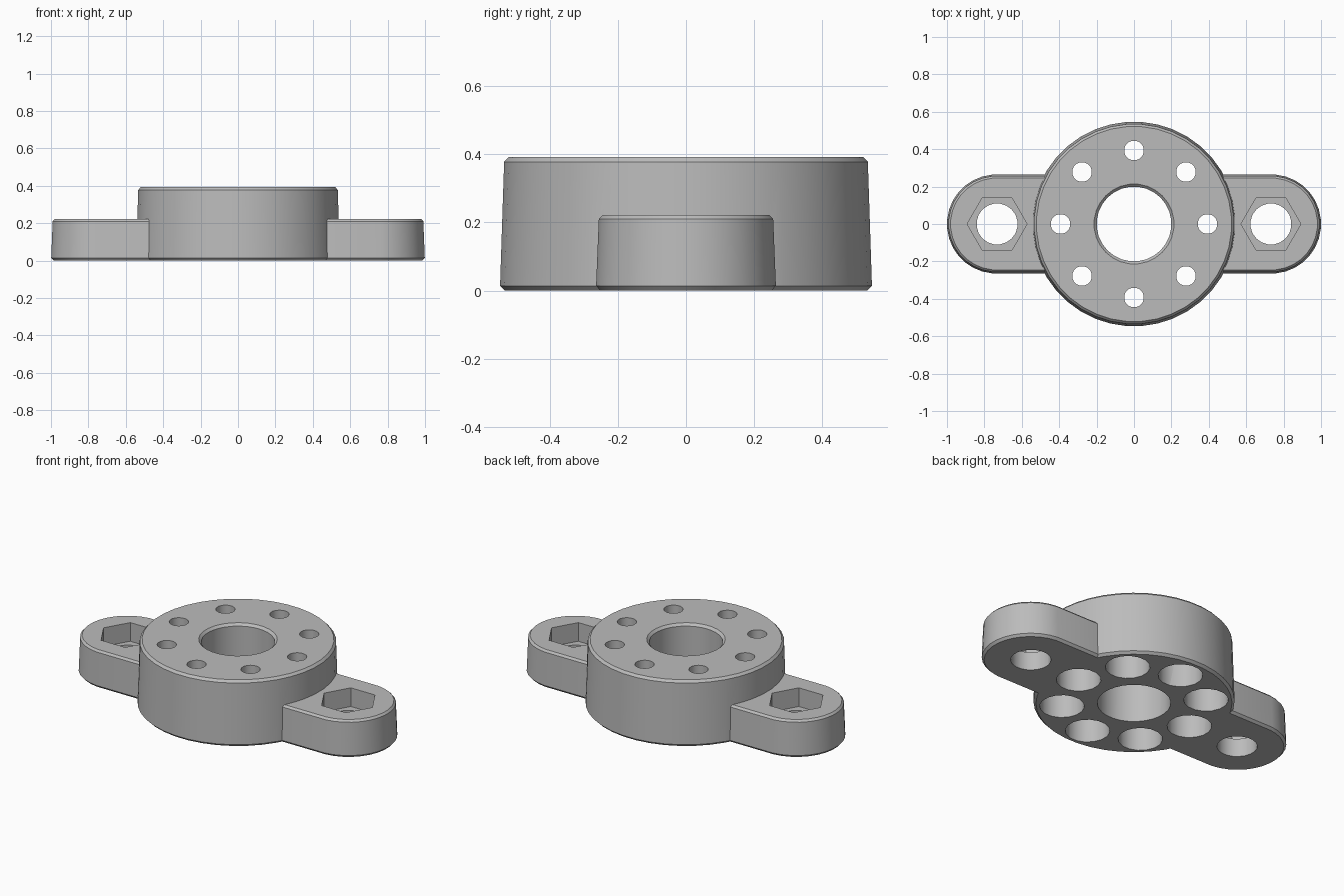
import bpy, bmesh
from math import sin, cos, pi, radians

cube = bpy.data.objects.get("Cube")
if cube:
    bpy.data.objects.remove(cube, do_unlink=True)

# Single grey finish
grey = bpy.data.materials.new("matte_grey")
grey.use_nodes = True
colour = (0.5, 0.5, 0.5, 1)
grey.diffuse_color = colour
grey.node_tree.nodes["Principled BSDF"].inputs["Base Color"].default_value = colour


def loft(name, sections, sides, spread=0, centre=(0, 0), turn=0):
    """Stack rings of (radius, z); spread stretches them into a slot along x."""
    bm = bmesh.new()
    rings = []
    for radius, z in sections:
        ring = []
        for i in range(sides):
            a = 2 * pi * (i + 0.5) / sides + turn
            shift = spread if cos(a) > 0 else -spread
            ring.append(bm.verts.new((centre[0] + shift + radius * cos(a),
                                      centre[1] + radius * sin(a), z)))
        rings.append(ring)
    for low, high in zip(rings, rings[1:]):
        for i in range(sides):
            j = (i + 1) % sides
            bm.faces.new((low[i], low[j], high[j], high[i]))
    bm.faces.new(rings[0][::-1])
    bm.faces.new(rings[-1])
    mesh = bpy.data.meshes.new(name)
    bm.to_mesh(mesh)
    bm.free()
    mesh.materials.append(grey)
    obj = bpy.data.objects.new(name, mesh)
    bpy.context.collection.objects.link(obj)
    return obj


def combine(target, other, operation):
    """Apply a boolean and discard the helper."""
    mod = target.modifiers.new("combine", 'BOOLEAN')
    mod.object, mod.operation, mod.solver = other, operation, 'EXACT'
    bpy.context.view_layer.objects.active = target
    bpy.ops.object.modifier_apply(modifier=mod.name)
    bpy.data.objects.remove(other, do_unlink=True)


# Tapered round hub and the two rounded mounting ears, with chamfered rims
flange = loft("mounting_flange",
              [(0.533, 0), (0.547, 0.014), (0.535, 0.378), (0.522, 0.392)], 40)
ears = loft("mounting_ears",
            [(0.252, 0), (0.265, 0.014), (0.257, 0.21), (0.246, 0.222)], 32, spread=0.735)
combine(flange, ears, 'UNION')

# Central bore with a small lead-in at the top
combine(flange, loft("bore_cutter", [(0.2, -0.1), (0.2, 0.378), (0.222, 0.4)], 28), 'DIFFERENCE')

# Ring of screw holes, counterbored from below
for k in range(8):
    a = k * pi / 4
    spot = (0.393 * cos(a), 0.393 * sin(a))
    combine(flange, loft("screw_cutter", [(0.122, -0.1), (0.122, 0.26), (0.053, 0.26), (0.053, 0.5)],
                         16, centre=spot), 'DIFFERENCE')

# Ear bolt holes with hexagonal nut pockets on top
for side in (-1, 1):
    spot = (side * 0.732, 0)
    combine(flange, loft("bolt_cutter", [(0.11, -0.1), (0.11, 0.3)], 20, centre=spot), 'DIFFERENCE')
    combine(flange, loft("nut_cutter", [(0.16, 0.11), (0.16, 0.3)], 6, centre=spot,
                         turn=radians(30)), 'DIFFERENCE')

bpy.ops.object.select_all(action='DESELECT')
flange.select_set(True)
bpy.context.view_layer.objects.active = flange
bpy.ops.object.shade_smooth_by_angle(angle=radians(30))
